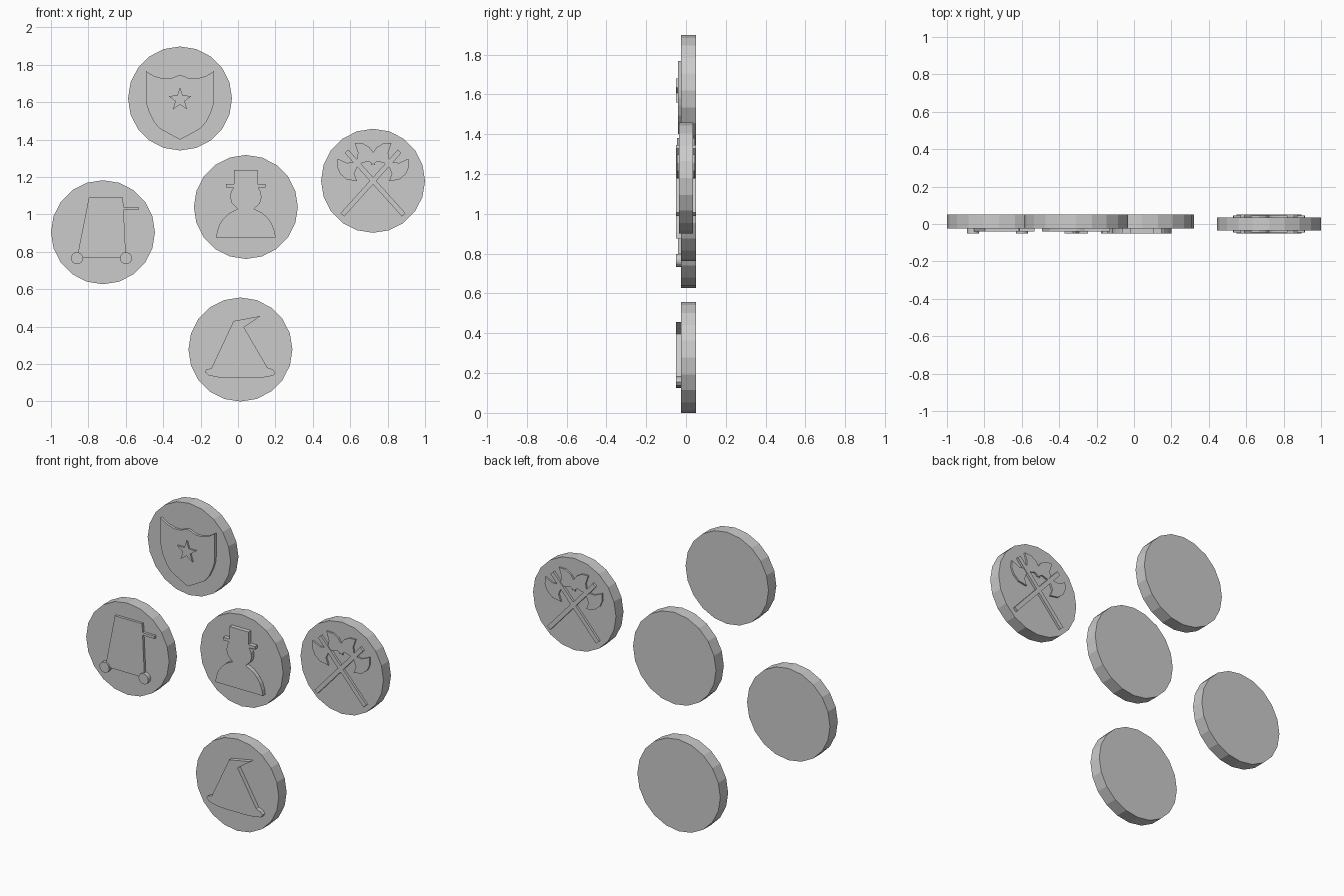
import bpy, bmesh, math

if "Cube" in bpy.data.objects:
    bpy.data.objects.remove(bpy.data.objects["Cube"])

FACE = -0.025   # front of the one-sided coins
TOP = -0.05     # highest relief


def prism(name, pts, centre, y0, y1):
    """Extrude an x-z outline from y0 (front) to y1 (back)."""
    bm = bmesh.new()
    vs = [bm.verts.new((centre[0] + x, y0, centre[1] + z)) for x, z in pts]
    face = bm.faces.new(vs)
    new = bmesh.ops.extrude_face_region(bm, geom=[face])["geom"]
    bmesh.ops.translate(bm, vec=(0, y1 - y0, 0),
                        verts=[v for v in new if isinstance(v, bmesh.types.BMVert)])
    bmesh.ops.recalc_face_normals(bm, faces=bm.faces)
    me = bpy.data.meshes.new(name)
    bm.to_mesh(me)
    bm.free()
    ob = bpy.data.objects.new(name, me)
    bpy.context.collection.objects.link(ob)
    return ob


def ring(n, r, r2=None, c=(0, 0)):
    """Regular polygon, or a star when r2 is the radius of every second point."""
    return [(c[0] + (r2 if r2 and i % 2 else r) * math.sin(i * math.tau / n),
             c[1] + (r2 if r2 and i % 2 else r) * math.cos(i * math.tau / n))
            for i in range(n)]


def mirrored(half):
    """Close a right-hand half outline with its mirror image."""
    return half + [(-x, z) for x, z in reversed(half) if x > 1e-6]


def relief(name, pts, centre, top=TOP):
    return prism(name, pts, centre, top, FACE + 0.005)


SHIELD, BIN, SNOWMAN = (-0.31, 1.62), (-0.722, 0.905), (0.042, 1.04)
HAT, AXES = (0.013, 0.278), (0.722, 1.18)

# Coins
for name, c in (("shield", SHIELD), ("bin", BIN), ("snowman", SNOWMAN), ("hat", HAT)):
    prism(name + "_coin", ring(20, 0.278), c, FACE, 0.05)
prism("axes_coin", ring(20, 0.278), AXES, -0.036, 0.036)

# Shield with star
relief("shield", mirrored([(0, .126), (.02, .12), (.048, .107), (.09, .106), (.14, .12),
                           (.182, .147), (.182, .005), (.178, -.035), (.165, -.075),
                           (.14, -.125), (.11, -.16), (.06, -.188), (0, -.22)]),
       SHIELD, -0.04)
relief("star", ring(10, 0.066, 0.026, (0, -.006)), SHIELD)

# Wheeled bin
relief("bin_body", [(-.075, .187), (.107, .187), (.123, -.137), (-.139, -.137)], BIN, -0.04)
relief("bin_handle", [(.1, .134), (.19, .134), (.19, .118), (.1, .118)], BIN, -0.04)
for i, x in enumerate((-.139, .123)):
    relief(f"bin_wheel_{i}", ring(20, 0.032, c=(x, -.139)), BIN)

# Snowman bust in a top hat
relief("snowman", mirrored([(.063, .198), (.063, .122), (.106, .122), (.106, .104),
                            (.066, .104), (.08, .08), (.084, .05), (.075, .02),
                            (.044, -.01), (.088, -.032), (.118, -.06), (.14, -.092),
                            (.154, -.13), (.159, -.163)]), SNOWMAN)

# Pointed hat
relief("pointed_hat", [(-.037, .152), (.107, .179), (.019, .118), (.144, -.096), (.17, -.105),
                       (.187, -.123), (.176, -.14), (.118, -.15), (.06, -.153), (-.06, -.153),
                       (-.112, -.15), (-.17, -.138), (-.19, -.12), (-.182, -.107),
                       (-.155, -.1)], HAT)

# Crossed axes, standing out on both faces
blade = [(.008, .14), (.04, .165), (.062, .215), (.093, .185), (.106, .145),
         (.1, .1), (.065, .055), (.05, .095), (.008, .115)]
shaft = [(-.013, -.245), (.013, -.245), (.013, .212), (-.013, .212)]
a = math.radians(42)
for side in (-1, 1):
    def turn(pts, flip=1):
        return [(side * (flip * v * math.cos(a) + u * math.sin(a)),
                 -flip * v * math.sin(a) + u * math.cos(a)) for v, u in pts]
    tag = "left" if side < 0 else "right"
    prism(f"axe_shaft_{tag}", turn(shaft), AXES, -0.05, 0.05)
    for flip, part in ((1, "outer"), (-1, "inner")):
        prism(f"axe_blade_{tag}_{part}", turn(blade, flip), AXES, -0.046, 0.046)
